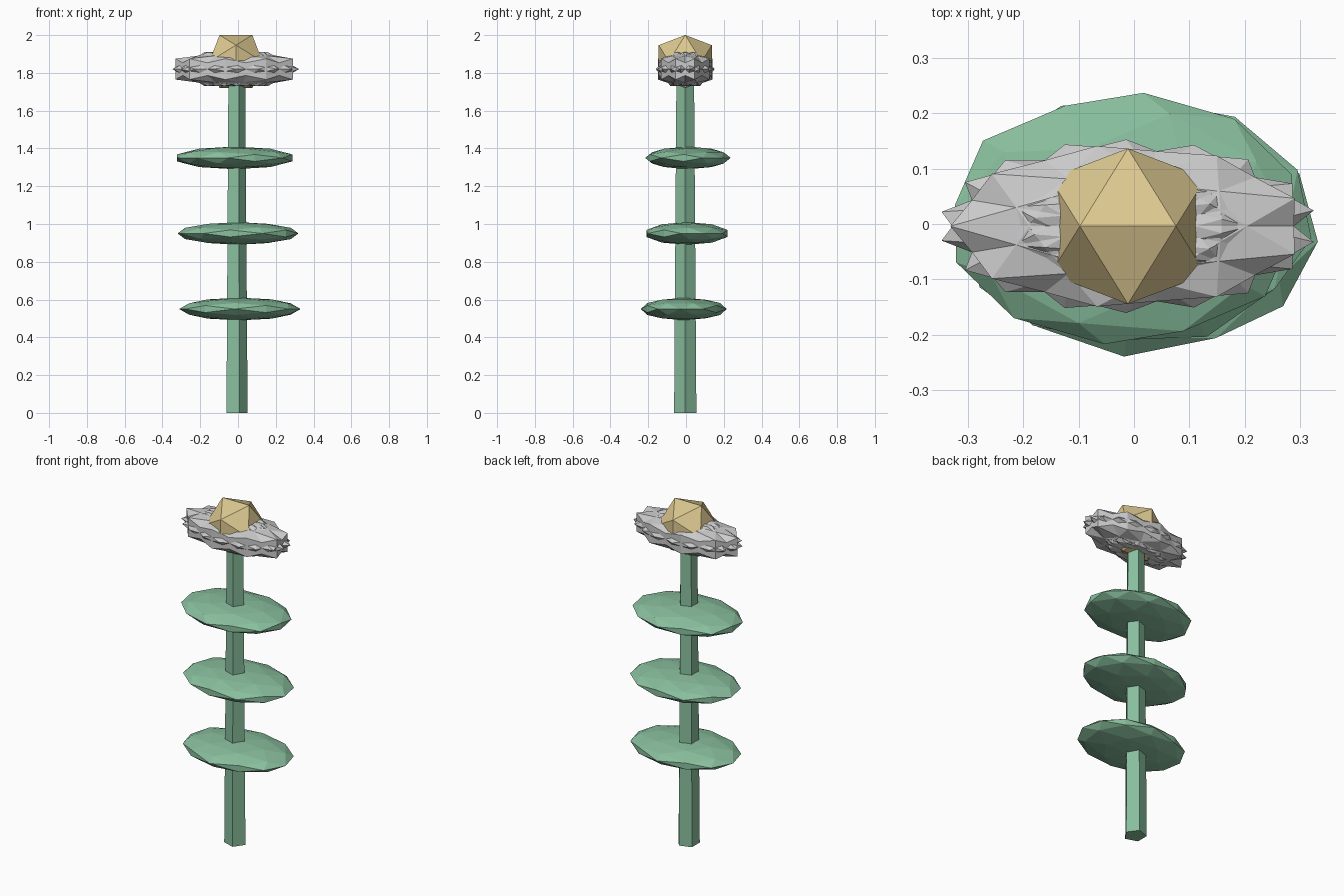
import bpy, bmesh, math
from mathutils import Matrix, Vector

if "Cube" in bpy.data.objects:
    bpy.data.objects.remove(bpy.data.objects["Cube"])

CX, CY = -0.011, -0.004          # axis of the flower


def material(name, rgb):
    m = bpy.data.materials.new(name)
    m.diffuse_color = (*rgb, 1)
    m.use_nodes = True
    m.node_tree.nodes["Principled BSDF"].inputs["Base Color"].default_value = m.diffuse_color
    return m


green = material("leaf_green", (0.25, 0.52, 0.34))
gold = material("pollen_gold", (0.72, 0.58, 0.28))


def finish(name, bm, mat=None):
    bmesh.ops.recalc_face_normals(bm, faces=bm.faces)
    me = bpy.data.meshes.new(name)
    bm.to_mesh(me)
    bm.free()
    ob = bpy.data.objects.new(name, me)
    bpy.context.collection.objects.link(ob)
    if mat:
        me.materials.append(mat)
    return ob


def faceted_ball(name, center, scale, turn=0, shift=(0, 0), detail=0, mat=None):
    """Icosahedron standing on an edge, turned about z, shifted, then stretched."""
    phi = (1 + math.sqrt(5)) / 2
    bm = bmesh.new()
    for s in (-1, 1):
        for t in (-phi, phi):
            for co in ((s, 0, t), (0, t, s), (t, s, 0)):
                bm.verts.new(Vector(co).normalized())
    bmesh.ops.convex_hull(bm, input=bm.verts[:])
    if detail:
        bmesh.ops.subdivide_edges(bm, edges=bm.edges[:], cuts=detail, use_grid_fill=True)
        for v in bm.verts:
            v.co.normalize()
    bm.transform(Matrix.Translation(center) @ Matrix.Diagonal((*scale, 1))
                 @ Matrix.Translation((*shift, 0)) @ Matrix.Rotation(turn, 4, 'Z'))
    return finish(name, bm, mat)


# Stem: tapered five-sided column with a corner towards +x
bm = bmesh.new()
rings = []
for r, z in ((0.062, 0), (0.049, 1.8)):
    rings.append([bm.verts.new((CX + r * math.cos(math.tau * i / 5),
                                CY + r * math.sin(math.tau * i / 5), z)) for i in range(5)])
bm.faces.new(rings[0])
bm.faces.new(rings[1])
for i in range(5):
    j = (i + 1) % 5
    bm.faces.new((rings[0][i], rings[0][j], rings[1][j], rings[1][i]))
finish("stem", bm, green)

# Leaves: three flattened faceted discs, each turned a little further
for i, (x, y, turn) in enumerate(((0.01, -0.012, -5), (0.0, 0.005, 24), (-0.018, 0.01, 52))):
    faceted_ball(f"leaf_{i + 1}", (x, y, 0.55 + 0.4 * i), (0.323, 0.228, 0.06),
                 math.radians(turn), detail=1, mat=green)

# Petals: nine overlapping stretched crystals around the head
for i in range(9):
    a = math.pi + math.tau * i / 9
    faceted_ball(f"petal_{i + 1}", (CX, CY, 1.82), (0.305, 0.14, 0.105), a - math.pi / 2,
                 (0.2 * math.cos(a), 0.2 * math.sin(a)))

# Flower centre
faceted_ball("flower_centre", (CX, CY, 1.86), (0.165, 0.165, 0.165), mat=gold)
